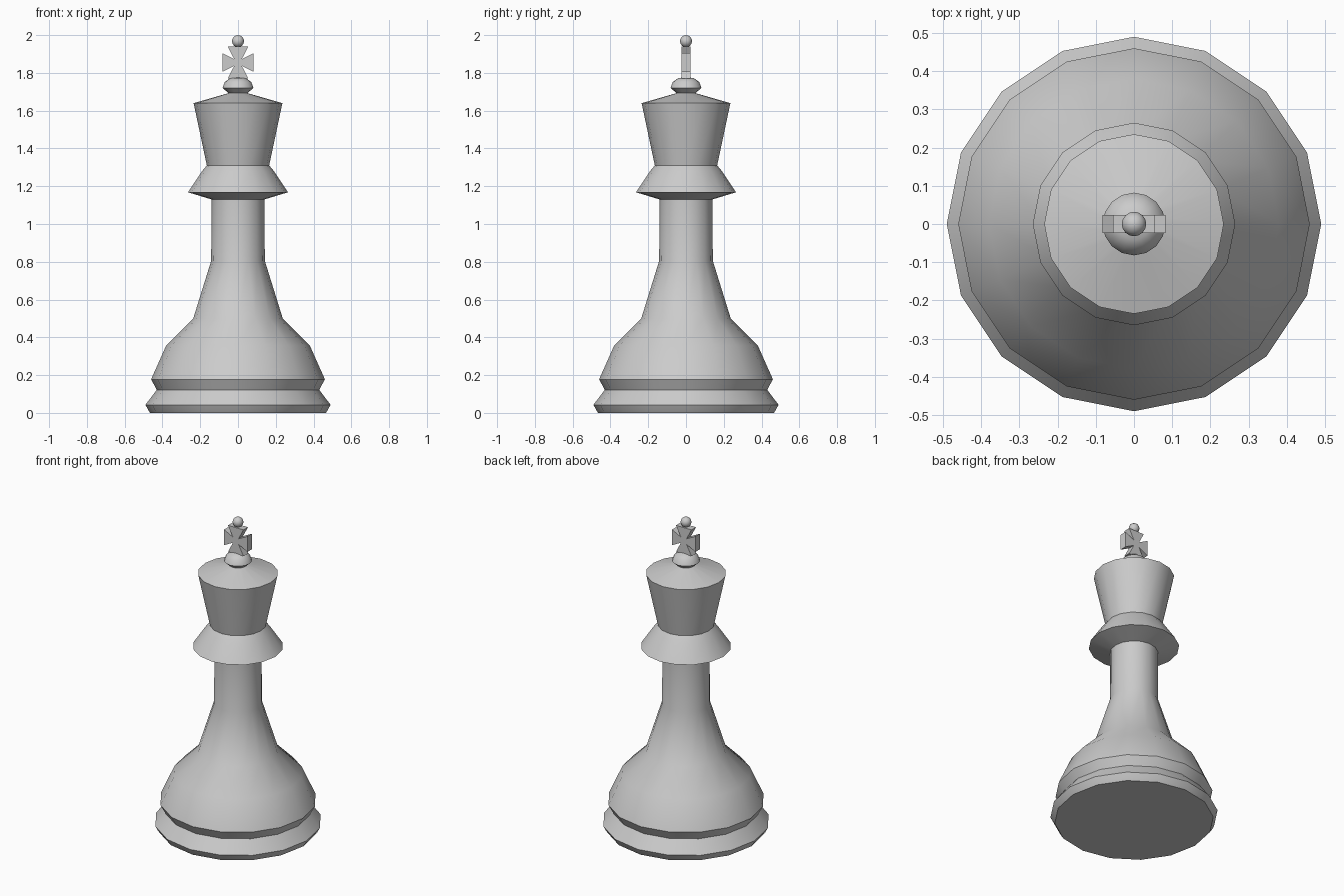
import bpy, bmesh, math

if "Cube" in bpy.data.objects:
    bpy.data.objects.remove(bpy.data.objects["Cube"])

SIDES = 16


def finish(name, bm, angle=50):
    bmesh.ops.recalc_face_normals(bm, faces=bm.faces)
    mesh = bpy.data.meshes.new(name)
    bm.to_mesh(mesh)
    bm.free()
    ob = bpy.data.objects.new(name, mesh)
    bpy.context.collection.objects.link(ob)
    bpy.ops.object.select_all(action='DESELECT')
    ob.select_set(True)
    bpy.context.view_layer.objects.active = ob
    bpy.ops.object.shade_smooth_by_angle(angle=math.radians(angle))
    return ob


def lathe(name, profile, sides=SIDES, flip=False):
    """Turn (radius, z) points around z; radius 0 closes to a pole."""
    bm = bmesh.new()
    rings = []
    for r, z in profile:
        if r == 0:
            rings.append([bm.verts.new((0, 0, z))] * sides)
        else:
            rings.append([bm.verts.new((r * math.cos(math.tau * i / sides),
                                        r * math.sin(math.tau * i / sides), z))
                          for i in range(sides)])
    for a, b in zip(rings, rings[1:]):
        for i in range(sides):
            j = (i + 1) % sides
            bm.faces.new(list(dict.fromkeys((a[i], a[j], b[j], b[i]))))
    ob = finish(name, bm)
    # Open turned parts: make sure the walls face outward
    p = max(ob.data.polygons, key=lambda f: f.center.xy.length * f.normal.xy.length)
    if p.normal.xy.dot(p.center.xy) < 0:
        ob.data.flip_normals()
    return ob


# Weighted foot, shoulder and stem
lathe("base_and_stem", [(0, 0), (0.465, 0), (0.475, 0.015), (0.49, 0.043), (0.43, 0.122),
                        (0.46, 0.178), (0.38, 0.357), (0.237, 0.5),
                        (0.142, 0.805), (0.14, 1.13)])

# Flared collar
lathe("collar", [(0.14, 1.13), (0.265, 1.168), (0.19, 1.28), (0.165, 1.31)])

# Tapered head with low conical cap
lathe("head", [(0.165, 1.31), (0.235, 1.64), (0.05, 1.693)])

# Bead under the cross
lathe("bead", [(0.05, 1.693), (0.082, 1.72), (0.07, 1.752), (0.042, 1.772), (0, 1.778)])

# Cross with flared arms
cz, t = 1.855, 0.023
arms = [(0.02, 0.018), (0.083, 0.05), (0.083, -0.05), (0.02, -0.018),
        (0.055, -0.085), (-0.055, -0.085), (-0.02, -0.018), (-0.083, -0.05),
        (-0.083, 0.05), (-0.02, 0.018), (-0.055, 0.085), (0.055, 0.085)]
bm = bmesh.new()
face = bm.faces.new([bm.verts.new((x, -t, cz + z)) for x, z in arms])
ext = bmesh.ops.extrude_face_region(bm, geom=[face], use_keep_orig=True)
bmesh.ops.translate(bm, vec=(0, 2 * t, 0),
                    verts=[g for g in ext["geom"] if isinstance(g, bmesh.types.BMVert)])
bmesh.ops.triangulate(bm, faces=[f for f in bm.faces if len(f.verts) > 4])
finish("cross", bm, 30)

# Ball on the very top
bm = bmesh.new()
bmesh.ops.create_uvsphere(bm, u_segments=16, v_segments=8, radius=0.032)
bmesh.ops.translate(bm, vec=(0, 0, 1.968), verts=bm.verts)
finish("top_ball", bm)
